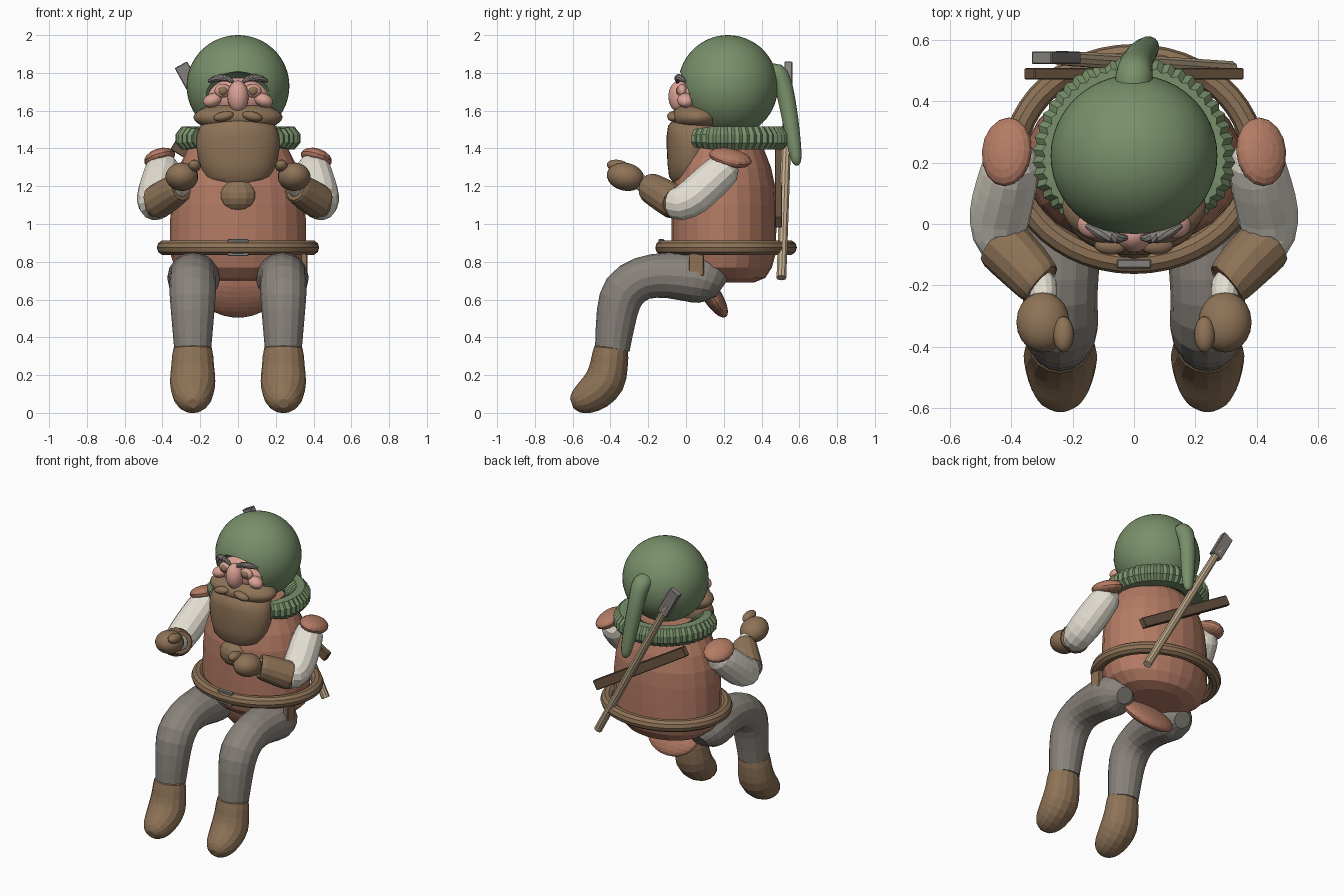
import bpy, bmesh, math
from mathutils import Vector, Matrix, Euler

if "Cube" in bpy.data.objects:
    bpy.data.objects.remove(bpy.data.objects["Cube"])

COL = {
    "hood green": (.19, .28, .145), "vest terracotta": (.46, .20, .13),
    "leather brown": (.27, .17, .095), "trouser grey": (.25, .225, .20),
    "shirt white": (.78, .74, .65), "light wood": (.52, .40, .26),
    "skin pink": (.70, .36, .30), "dark wood": (.15, .095, .055),
    "iron grey": (.23, .215, .20),
}
MAT = {}
for n, c in COL.items():
    MAT[n] = bpy.data.materials.new(n)
    MAT[n].diffuse_color = (*c, 1)


def finish(name, bm, mat, smooth=False):
    bmesh.ops.recalc_face_normals(bm, faces=bm.faces)
    me = bpy.data.meshes.new(name)
    bm.to_mesh(me)
    bm.free()
    ob = bpy.data.objects.new(name, me)
    bpy.context.collection.objects.link(ob)
    me.materials.append(MAT[mat])
    if smooth:
        bpy.ops.object.select_all(action='DESELECT')
        ob.select_set(True)
        bpy.context.view_layer.objects.active = ob
        bpy.ops.object.shade_smooth_by_angle(angle=math.radians(35))
    return ob


def ellipsoid(name, mat, loc, rad, rot=(0, 0, 0), seg=20, smooth=True):
    bm = bmesh.new()
    m = Matrix.LocRotScale(Vector(loc), Euler([math.radians(a) for a in rot]), Vector(rad))
    bmesh.ops.create_uvsphere(bm, u_segments=seg, v_segments=seg * 2 // 3, radius=1, matrix=m)
    return finish(name, bm, mat, smooth)


def box(name, mat, loc, size, rot=None):
    bm = bmesh.new()
    bmesh.ops.create_cube(bm, size=1, matrix=Matrix.LocRotScale(Vector(loc), rot, Vector(size)))
    bmesh.ops.bevel(bm, geom=bm.edges[:], offset=.004, segments=1, affect='EDGES')
    return finish(name, bm, mat)


def skin(bm, rings, closed=True):
    loops = [[bm.verts.new(p) for p in r] for r in rings]
    n = len(loops[0])
    for a, b in zip(loops, loops[1:]):
        for i in range(n):
            j = (i + 1) % n
            bm.faces.new((a[i], a[j], b[j], b[i]))
    bm.faces.new(loops[0])
    bm.faces.new(loops[-1])


def lathe(name, mat, rings, seg=24, smooth=False):
    """Stacked ellipses given as (z, centre y, x radius, y radius)."""
    bm = bmesh.new()
    t = [math.tau * i / seg for i in range(seg)]
    skin(bm, [[(rx * math.cos(a), cy + ry * math.sin(a), z) for a in t] for z, cy, rx, ry in rings])
    return finish(name, bm, mat, smooth)


def tube(name, mat, pts, seg=14, sub=2, smooth=False, wide=1.0):
    """Tapered tube through (x, y, z, radius) points, splined between them."""
    P = [Vector(p) for p in pts]
    S = []
    for i in range(len(P) - 1):
        a, b, c, d = P[max(i - 1, 0)], P[i], P[i + 1], P[min(i + 2, len(P) - 1)]
        for k in range(sub):
            t = k / sub
            S.append(.5 * (2 * b + (c - a) * t + (2 * a - 5 * b + 4 * c - d) * t * t
                           + (3 * b - a - 3 * c + d) * t ** 3))
    S.append(P[-1])
    rings = []
    for i, p in enumerate(S):
        d = (S[min(i + 1, len(S) - 1)] - S[max(i - 1, 0)]).to_3d().normalized()
        u = (Vector((1, 0, 0)) - d * d.x).normalized()
        v = d.cross(u)
        rings.append([p.to_3d() + p.w * (u * wide * math.cos(math.tau * k / seg)
                                         + v * math.sin(math.tau * k / seg)) for k in range(seg)])
    bm = bmesh.new()
    skin(bm, rings)
    return finish(name, bm, mat, smooth)


# Torso, coat tail and belt
lathe("torso", "vest terracotta", [
    (.69, .22, .18, .14), (.715, .21, .27, .21), (.77, .2, .335, .255), (.85, .2, .36, .277),
    (.98, .2, .36, .278), (1.1, .2, .357, .278), (1.2, .2, .345, .272), (1.3, .2, .315, .25),
    (1.39, .2, .27, .215), (1.46, .2, .2, .16)])
ellipsoid("coat_tail", "vest terracotta", (0, .135, .625), (.19, .05, .14), (33, 0, 0), 20, False)
bm = bmesh.new()
R = []
for i in range(49):
    a = math.tau * i / 48
    R.append([((.39 + .04 * math.cos(b)) * math.cos(a), .212 + (.335 + .04 * math.cos(b)) * math.sin(a),
               .875 + .04 * math.sin(b)) for b in [math.tau * k / 10 for k in range(10)]])
skin(bm, R)
bmesh.ops.remove_doubles(bm, verts=bm.verts, dist=1e-5)
finish("belt", bm, "leather brown", True)
box("buckle", "iron grey", (0, -.13, .875), (.112, .03, .09))
box("belt_pouch", "leather brown", (.35, .055, .785), (.035, .08, .12))

# Hood with a face opening
hood = ellipsoid("hood", "hood green", (0, .222, 1.73), (.272, .265, .27), seg=48)
cut = ellipsoid("face_cutter", "hood green", (0, -.03, 1.65), (.19, .12, .155), seg=32)
cut.hide_render = True
cut.hide_viewport = True
mod = hood.modifiers.new("face_opening", 'BOOLEAN')
mod.operation = 'DIFFERENCE'
mod.object = cut
mod.solver = 'EXACT'
tube("hood_tail", "hood green", [
    (-.005, .42, 1.79, .05), (0, .48, 1.795, .055), (.005, .515, 1.73, .05), (.015, .54, 1.62, .046),
    (.03, .56, 1.5, .042), (.045, .578, 1.38, .034), (.05, .585, 1.33, .024), (.05, .587, 1.31, .008)],
    smooth=True, sub=3, wide=1.1)

# Ruffled collar, open at the front
bm = bmesh.new()
R = []
N = 144
for i in range(N + 1):
    a = math.radians(-38 + 256 * i / N)
    k = 1 + .018 * math.cos(i * math.tau / 4)
    s = .8 + .2 * min(1, i / 12, (N - i) / 12)
    R.append([((.19 + (r * k - .19) * s) * math.cos(a), .215 + (.19 + (r * k - .19) * s) * math.sin(a),
               1.455 + (z - 1.455) * s)
              for r, z in [(.17, 1.47), (.24, 1.515), (.295, 1.515), (.325, 1.475), (.325, 1.43),
                           (.295, 1.395), (.22, 1.4), (.17, 1.43)]])
skin(bm, R)
finish("collar", bm, "hood green")

# Face and beard
ellipsoid("face", "skin pink", (0, .1, 1.67), (.185, .135, .115), seg=28)
ellipsoid("nose", "skin pink", (0, -.035, 1.675), (.056, .058, .085))
lathe("beard", "leather brown", [
    (1.2, .03, .07, .05), (1.215, .025, .14, .09), (1.25, .022, .18, .112), (1.32, .024, .205, .122),
    (1.4, .03, .22, .132), (1.47, .035, .218, .137), (1.52, .045, .2, .14), (1.55, .06, .16, .13)],
    32, True)
ellipsoid("beard_tip", "leather brown", (0, -.03, 1.15), (.105, .085, .09), seg=14, smooth=False)
ellipsoid("beard_cheeks", "leather brown", (0, .06, 1.565), (.235, .14, .078), seg=32)
for s, side in ((1, "left"), (-1, "right")):
    ellipsoid("moustache_" + side, "leather brown", (s * .075, -.07, 1.57), (.055, .03, .025), (0, s * 12, 0))
    ellipsoid("cheek_" + side, "skin pink", (s * .135, -.002, 1.655), (.052, .045, .036), (0, s * 20, 0))
    ellipsoid("eyelid_" + side, "skin pink", (s * .08, -.02, 1.705), (.044, .026, .036))
    ellipsoid("eye_" + side, "leather brown", (s * .08, -.034, 1.705), (.026, .02, .025))
    tube("brow_" + side, "iron grey", [
        (s * .025, -.045, 1.75, .008), (s * .06, -.045, 1.772, .018), (s * .11, -.03, 1.772, .018),
        (s * .155, -.005, 1.755, .008)], 8, 3, True)

# Arms, gloves, legs and boots on both sides
for s, side in ((1, "left"), (-1, "right")):
    ellipsoid("shoulder_cap_" + side, "vest terracotta", (s * .415, .235, 1.35), (.085, .115, .045),
              (-12, s * 18, 0), 16, False)
    tube("sleeve_" + side, "shirt white", [
        (s * .385, .26, 1.32, .05), (s * .395, .215, 1.3, .088), (s * .415, .13, 1.225, .1),
        (s * .435, .04, 1.145, .1), (s * .435, -.03, 1.11, .092), (s * .41, -.075, 1.115, .08)])
    tube("cuff_" + side, "leather brown", [
        (s * .435, -.06, 1.115, .085), (s * .425, -.07, 1.12, .092), (s * .36, -.135, 1.16, .088),
        (s * .315, -.185, 1.19, .08), (s * .305, -.195, 1.195, .072)])
    tube("wrist_" + side, "shirt white", [
        (s * .33, -.17, 1.18, .05), (s * .3, -.203, 1.2, .05), (s * .295, -.25, 1.225, .04)])
    ellipsoid("hand_" + side, "leather brown", (s * .297, -.32, 1.25), (.087, .1, .074), (-12, 0, 0))
    ellipsoid("thumb_" + side, "leather brown", (s * .23, -.36, 1.308), (.034, .06, .032), (-8, 0, 0), 16)
    tube("leg_" + side, "trouser grey", [
        (s * .235, .19, .66, .055), (s * .235, .14, .69, .11), (s * .235, .05, .715, .132),
        (s * .237, -.1, .728, .12), (s * .24, -.23, .712, .114), (s * .24, -.325, .645, .116),
        (s * .24, -.365, .53, .108), (s * .24, -.39, .335, .092)], 16, wide=1.06)
    tube("boot_" + side, "leather brown", [
        (s * .24, -.395, .36, .06), (s * .24, -.397, .342, .09), (s * .24, -.408, .25, .1),
        (s * .24, -.43, .17, .106), (s * .24, -.48, .112, .1), (s * .24, -.54, .075, .083),
        (s * .24, -.583, .058, .058), (s * .24, -.605, .05, .025)], 16, wide=1.13)

# Plank and long-handled tool across the back
box("back_plank", "dark wood", (0, .49, 1.215), (.8, .038, .065),
    Euler((0, math.atan2(.42, .69), 0)))
lo, hi = Vector((.315, .505, .715)), Vector((-.295, .545, 1.83))
ax = (hi - lo).normalized()
q = ax.to_track_quat('Z', 'Y')
tube("tool_handle", "light wood", [(*lo, .027), (*lo.lerp(hi, .5), .027), (*lo.lerp(hi, .92), .024)], 10)
box("tool_head", "iron grey", hi - ax * .085, (.075, .042, .2),
    Euler((0, math.atan2(ax.x, ax.z), 0)))

for m in bpy.data.materials:
    if m.users and not m.is_grease_pencil:
        m.use_nodes = True
        m.node_tree.nodes["Principled BSDF"].inputs["Base Color"].default_value = m.diffuse_color
